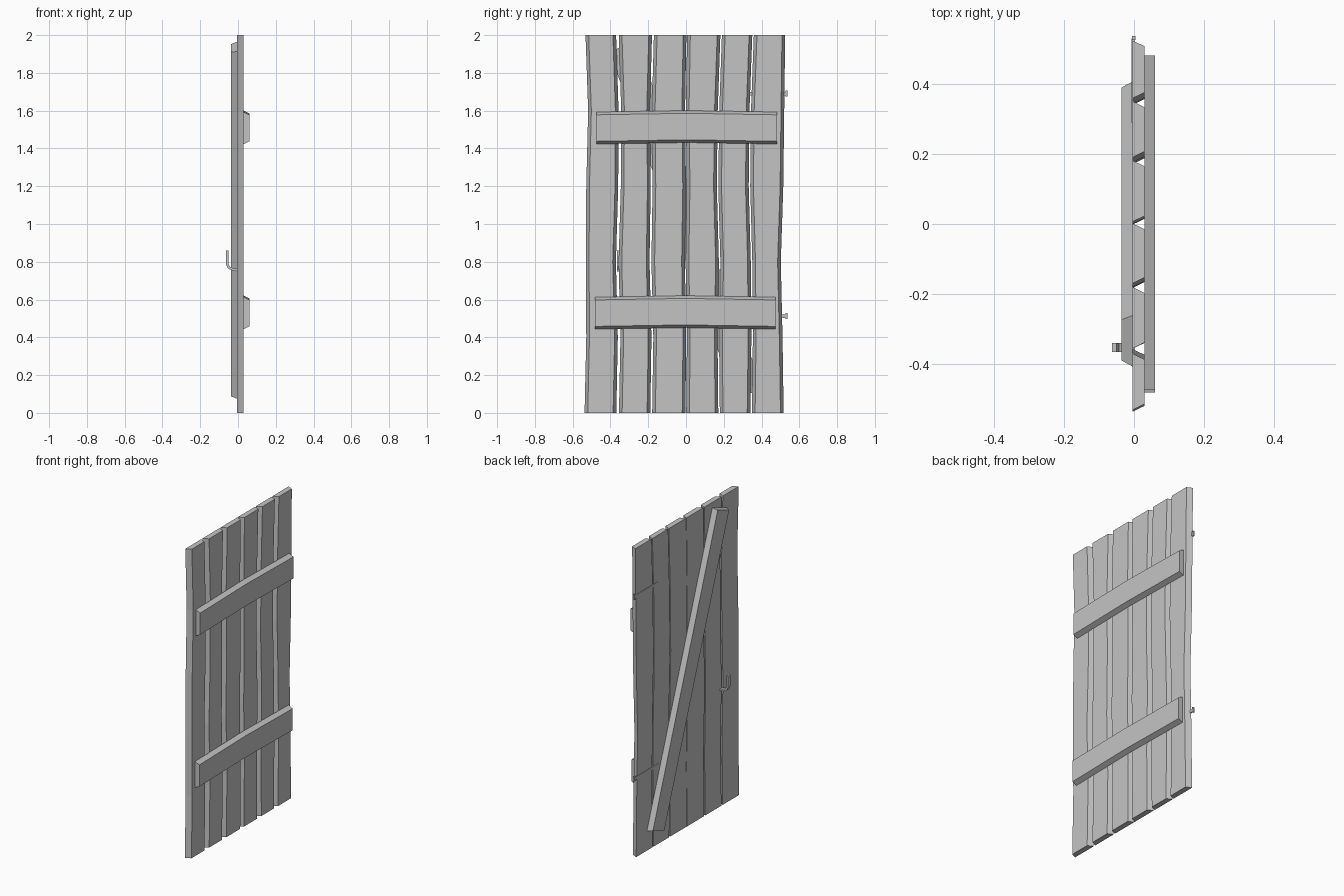
import bpy, bmesh, math
from mathutils import Matrix, Vector

cube = bpy.data.objects.get("Cube")
if cube:
    bpy.data.objects.remove(cube, do_unlink=True)

grey = bpy.data.materials.new("plain grey")
grey.use_nodes = True
colour = (0.55, 0.55, 0.55, 1)
grey.diffuse_color = colour
grey.node_tree.nodes["Principled BSDF"].inputs["Base Color"].default_value = colour


def loft(name, rings):
    """Join four-cornered rings into a closed, flat-shaded solid."""
    bm = bmesh.new()
    loops = [[bm.verts.new(p) for p in ring] for ring in rings]
    for a, b in zip(loops, loops[1:]):
        for i in range(4):
            j = (i + 1) % 4
            bm.faces.new((a[i], a[j], b[j], b[i]))
    bm.faces.new(loops[0])
    bm.faces.new(loops[-1])
    bmesh.ops.recalc_face_normals(bm, faces=bm.faces)
    mesh = bpy.data.meshes.new(name)
    bm.to_mesh(mesh)
    bm.free()
    mesh.materials.append(grey)
    obj = bpy.data.objects.new(name, mesh)
    bpy.context.collection.objects.link(obj)
    return obj


def rect(x, y0, y1, z0, z1):
    return [(x, y0, z0), (x, y1, z0), (x, y1, z1), (x, y0, z1)]


# Planks: neighbouring boards share wavy seams, wide on the -x face
BACK, FACE, BEVEL = -0.005, 0.03, 0.017
levels = [0, 0.4, 0.8, 1.2, 1.6, 2]
seams = [
    [-.537, -.528, -.53, -.528, -.518, -.532],
    [-.362, -.354, -.364, -.352, -.35, -.363],
    [-.184, -.178, -.188, -.182, -.186, -.175],
    [-.001, .003, -.004, .002, -.003, .004],
    [.175, .171, .178, .167, .172, .186],
    [.345, .35, .347, .336, .34, .355],
    [.517, .511, .502, .515, .52, .525],
]
gaps = [0, .007, .005, .002, .004, .004, 0]
for n in range(len(seams) - 1):
    rings = []
    for z, left, right in zip(levels, seams[n], seams[n + 1]):
        a, b = left + gaps[n], right - gaps[n + 1]
        rings.append([(BACK, a, z), (BACK, b, z),
                      (FACE, b - BEVEL, z), (FACE, a + BEVEL, z)])
    loft(f"plank_{n + 1}", rings)

# Two horizontal battens, slightly bowed and bevelled
for name, shift, z in (("upper_batten", 0.004, 1.512), ("lower_batten", -0.004, 0.532)):
    rings = []
    for y, bow in ((-0.478, -0.004), (0, 0.004), (0.478, -0.004)):
        h = z + bow
        rings.append([(FACE, y + shift, h - 0.085), (FACE, y + shift, h + 0.085),
                      (0.06, y + shift, h + 0.07), (0.06, y + shift, h - 0.07)])
    loft(name, rings)

# Diagonal brace with tapered sides
brace = loft("diagonal_brace", [
    rect(BACK, -0.077, 0.077, -0.978, 0.978),
    rect(-0.036, -0.062, 0.062, -0.97, 0.97)])
brace.data.transform(Matrix.Translation((0, 0, 1.02)) @ Matrix.Rotation(math.radians(20), 4, 'X'))

# Hooked handle: a flat bar swept along a bent path
path = [Vector(p) for p in ((0, .755), (-.03, .761), (-.048, .769), (-.057, .787), (-.057, .86))]
rings = []
for i, p in enumerate(path):
    t = (path[min(i + 1, len(path) - 1)] - path[max(i - 1, 0)]).normalized()
    side = Vector((-t.y, t.x)) * 0.0065
    a, b = p + side, p - side
    rings.append([(a.x, -.366, a.y), (a.x, -.34, a.y), (b.x, -.34, b.y), (b.x, -.366, b.y)])
loft("handle", rings)

# Hinges: thin strap on the -x face and a small pin at the edge
for name, z in (("upper", 1.69), ("lower", 0.512)):
    loft(name + "_hinge_strap", [rect(-0.007, 0.29, 0.53, z - 0.01, z + 0.01),
                                 rect(0.001, 0.29, 0.53, z - 0.01, z + 0.01)])
    loft(name + "_hinge_pin", [rect(-0.006, 0.526, 0.537, z - 0.016, z + 0.016),
                               rect(0.005, 0.526, 0.537, z - 0.016, z + 0.016)])
